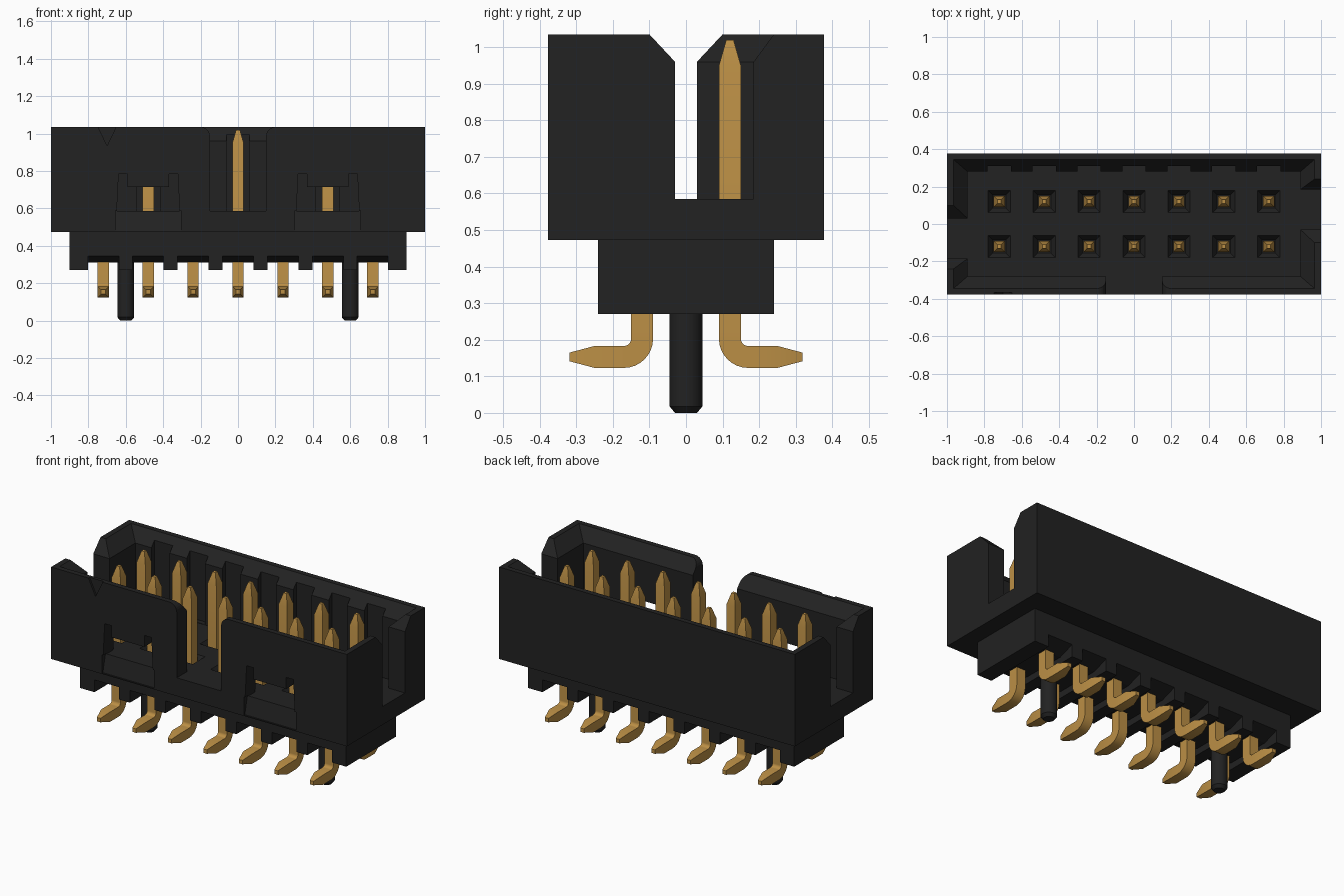
import bpy, bmesh, math
from mathutils import Vector

if "Cube" in bpy.data.objects:
    bpy.data.objects.remove(bpy.data.objects["Cube"])


def material(name, rgb):
    m = bpy.data.materials.new(name)
    m.diffuse_color = (*rgb, 1)
    m.use_nodes = True
    m.node_tree.nodes["Principled BSDF"].inputs["Base Color"].default_value = m.diffuse_color
    return m


BLACK = material("black plastic", (0.016, 0.016, 0.016))
GOLD = material("gold plating", (0.50, 0.275, 0.06))
PIN_X = [0.24 * i for i in range(-3, 4)]


def add_loft(bm, rings):
    """Join equal-sized rings of points into one closed solid."""
    vs = [[bm.verts.new(p) for p in r] for r in rings]
    n = len(vs[0])
    for a, b in zip(vs, vs[1:]):
        for i in range(n):
            bm.faces.new((a[i], a[(i + 1) % n], b[(i + 1) % n], b[i]))
    bm.faces.new(vs[0])
    bm.faces.new(vs[-1])


def make(name, solids, mat=BLACK):
    bm = bmesh.new()
    for rings in solids:
        add_loft(bm, rings)
    bmesh.ops.recalc_face_normals(bm, faces=bm.faces)
    me = bpy.data.meshes.new(name)
    bm.to_mesh(me)
    bm.free()
    me.materials.append(mat)
    ob = bpy.data.objects.new(name, me)
    bpy.context.collection.objects.link(ob)
    return ob


def rect(x0, x1, y0, y1, z):
    return [(x0, y0, z), (x1, y0, z), (x1, y1, z), (x0, y1, z)]


def box(x0, x1, y0, y1, z0, z1):
    return [rect(x0, x1, y0, y1, z0), rect(x0, x1, y0, y1, z1)]


def along_x(profile, x0, x1):
    return [[(x, y, z) for y, z in profile] for x in (x0, x1)]


def along_y(profile, y0, y1):
    return [[(x, y, z) for x, z in profile] for y in (y0, y1)]


def activate(ob):
    bpy.ops.object.select_all(action='DESELECT')
    ob.select_set(True)
    bpy.context.view_layer.objects.active = ob


def cut(target, solids):
    cutter = make("cutter", solids)
    cutter.hide_render = True
    activate(target)
    mod = target.modifiers.new("cut", 'BOOLEAN')
    mod.operation = 'DIFFERENCE'
    mod.solver = 'EXACT'
    mod.object = cutter
    bpy.ops.object.modifier_apply(modifier=mod.name)
    bpy.data.objects.remove(cutter)


def smooth(ob):
    activate(ob)
    bpy.ops.object.shade_smooth_by_angle(angle=math.radians(35))


# Shroud: box with a cavity whose rim is chamfered inwards
shroud = make("shroud", [box(-1, 1, -0.377, 0.377, 0.473, 1.035)])
cut(shroud, [[rect(-x, x, -y, y, z) for x, y, z in
              ((0.89, 0.28, 0.585), (0.89, 0.28, 0.96),
               (0.965, 0.345, 1.035), (1.03, 0.40, 1.10))]])

# Grooves in the back wall behind each pin
cut(shroud, [box(x - 0.062, x + 0.062, 0.2, 0.31, 0.587, 1.06) for x in PIN_X])

# Offset slots in both ends
slot = [(-0.03, 0.585), (0.185, 0.585), (0.185, 0.96), (0.24, 1.035),
        (0.24, 1.1), (-0.10, 1.1), (-0.10, 1.035), (-0.03, 0.96)]
cut(shroud, [along_x(slot, 0.8, 1.1)])
cut(shroud, [along_x([(-y, z) for y, z in slot], -1.1, -0.8)])

# Key opening in the front wall with rounded top corners
half = [(0.15, 0.585)]
for i in range(7):
    a = math.pi / 2 * i / 6
    half.append((0.20 - 0.05 * math.cos(a), 0.985 + 0.05 * math.sin(a)))
half.append((0.20, 1.1))
cut(shroud, [along_y(half + [(-x, z) for x, z in reversed(half)], -0.5, -0.2)])

# Latch windows with a hanging tab, and a ramp below each
win = [(0.168, 0.585), (0.158, 0.785), (0.11, 0.785), (0.11, 0.715)]
win += [(-x, z) for x, z in reversed(win)]
cut(shroud, [along_y([(x + c, z) for x, z in win], -0.5, -0.2) for c in (-0.48, 0.48)])
ramp = [(-0.343, 0.59), (-0.37, 0.479), (-0.45, 0.479), (-0.45, 0.59)]
cut(shroud, [along_x(ramp, c - 0.175, c + 0.175) for c in (-0.48, 0.48)])

# First-pin triangle mark
cut(shroud, [along_y([(-0.755, 1.05), (-0.70, 0.935), (-0.645, 1.05)], -0.5, -0.365)])

# Tapered wells around the pins in the floor
cut(shroud, [[rect(x - h, x + h, y - h, y + h, z) for h, z in ((0.035, 0.55), (0.063, 0.59))]
             for x in PIN_X for y in (-0.12, 0.12)])

# Base block with notches under each pin pair
base = make("base", [box(-0.9, 0.9, -0.24, 0.24, 0.27, 0.50)])
notch = [(0.3, 0.2), (0.3, 0.36), (0.24, 0.345), (0.14, 0.31)]
notch += [(-y, z) for y, z in reversed(notch)]
cut(base, [along_x(notch, x - 0.083, x + 0.083) for x in PIN_X])

# Locating pegs
for side, sx in (("left", -0.6), ("right", 0.6)):
    rings = [[(sx + r * math.cos(math.tau * i / 32), r * math.sin(math.tau * i / 32), z)
              for i in range(32)]
             for r, z in ((0.030, 0), (0.045, 0.018), (0.045, 0.40))]
    smooth(make(side + "_peg", [rings]))

# Contact pins: square wire swept down, bent outwards, tapered at both ends
path = [(0.12, 1.02, 0.010, 0), (0.12, 0.95, 0.030, 0)]
for i in range(9):
    a = math.pi / 2 * i / 8
    path.append((0.17 - 0.05 * math.cos(a), 0.203 - 0.05 * math.sin(a), 0.030, a))
path += [(0.25, 0.153, 0.030, math.pi / 2), (0.318, 0.153, 0.012, math.pi / 2)]


def pin(x, s):
    rings = []
    for y, z, h, a in path:
        n = Vector((0, math.cos(a), math.sin(a))) * h
        c = Vector((0, y, z))
        ring = [c + n + Vector((h, 0, 0)), c + n - Vector((h, 0, 0)),
                c - n - Vector((h, 0, 0)), c - n + Vector((h, 0, 0))]
        rings.append([(x + p.x, s * p.y, p.z) for p in ring])
    return rings


for row, s in (("front", -1), ("back", 1)):
    smooth(make(row + "_pins", [pin(x, s) for x in PIN_X], GOLD))
